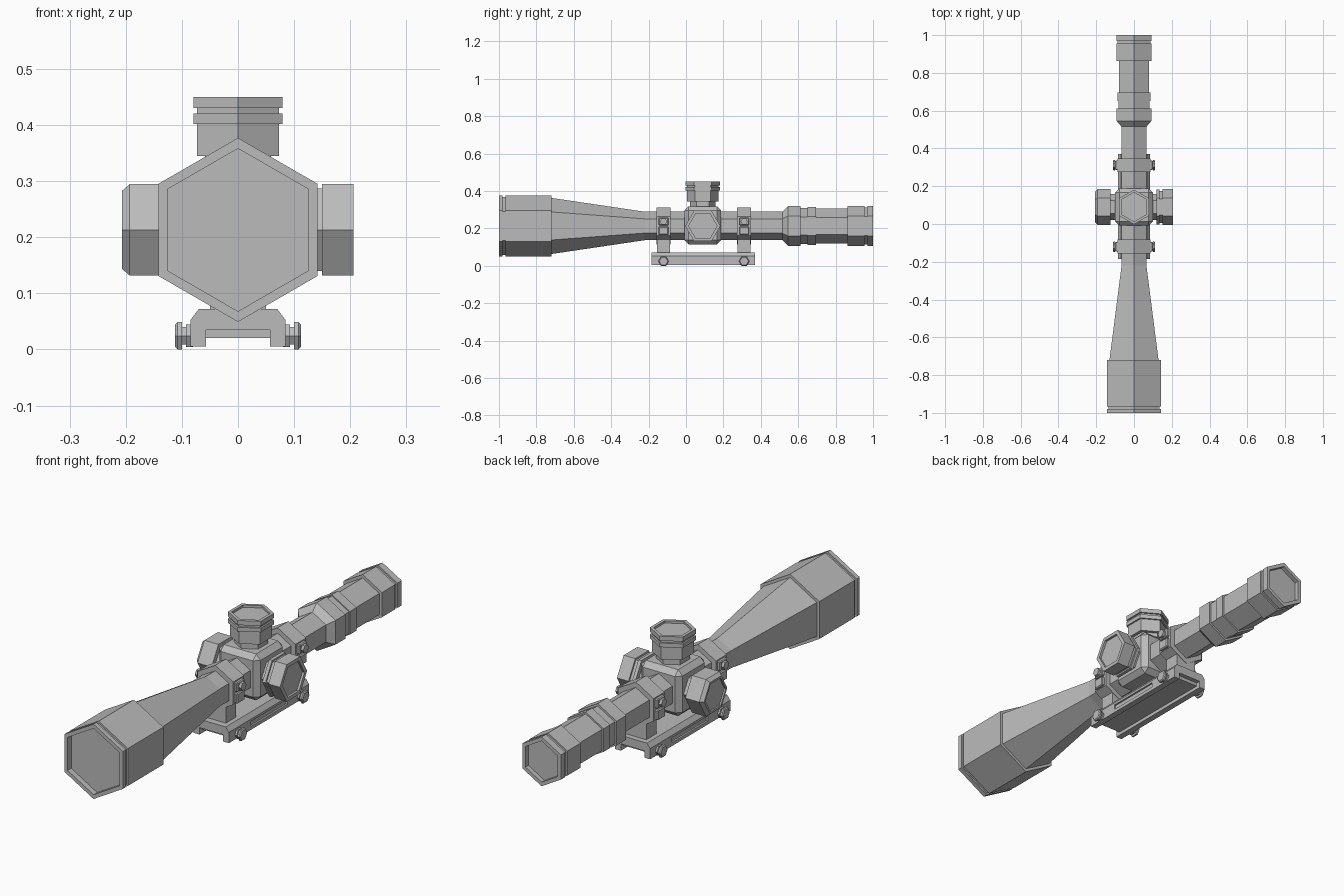
import bpy
import bmesh
from math import sin, cos, tau
from mathutils import Vector

cube = bpy.data.objects.get("Cube")
if cube:
    bpy.data.objects.remove(cube, do_unlink=True)

grey = bpy.data.materials.new("plain grey")
grey.use_nodes = True
colour = (0.5, 0.5, 0.5, 1)
grey.diffuse_color = colour
grey.node_tree.nodes["Principled BSDF"].inputs["Base Color"].default_value = colour

AXIS_Z = 0.213   # height of the optical axis
MID_Y = 0.09     # middle of the turret block


def finish(name, bm):
    bmesh.ops.recalc_face_normals(bm, faces=bm.faces)
    mesh = bpy.data.meshes.new(name)
    bm.to_mesh(mesh)
    bm.free()
    mesh.materials.append(grey)
    ob = bpy.data.objects.new(name, mesh)
    bpy.context.scene.collection.objects.link(ob)
    return ob


def hex_lathe(name, profile, axis, centre):
    """Six-sided solid from (distance along axis, corner radius) pairs."""
    bm = bmesh.new()
    rings = []
    for t, r in profile:
        ring = []
        for k in range(6):
            c, s = r * cos(tau * k / 6), r * sin(tau * k / 6)
            p = {"X": (t, c, s), "Y": (s, t, c), "Z": (s, c, t)}[axis]
            ring.append(bm.verts.new(Vector(p) + Vector(centre)))
        rings.append(ring)
    for a, b in zip(rings, rings[1:]):
        for k in range(6):
            n = (k + 1) % 6
            bm.faces.new((a[k], a[n], b[n], b[k]))
    bm.faces.new(rings[0])
    bm.faces.new(rings[-1])
    return finish(name, bm)


def box(name, low, high, bevel=0):
    bm = bmesh.new()
    bmesh.ops.create_cube(bm, size=1)
    low, high = Vector(low), Vector(high)
    for v in bm.verts:
        v.co = (low + high) / 2 + v.co * (high - low)
    if bevel:
        bmesh.ops.bevel(bm, geom=bm.edges[:], offset=bevel, segments=1, affect='EDGES')
    return finish(name, bm)


# Main tube with recessed lenses at both ends
hex_lathe("scope_tube", [
    (-0.975, 0.145), (-1, 0.145), (-1, 0.164), (-0.98, 0.164), (-0.98, 0.155),
    (-0.965, 0.155), (-0.965, 0.164), (-0.72, 0.164), (-0.72, 0.15),
    (-0.22, 0.076), (0.515, 0.076), (0.545, 0.106), (0.612, 0.106),
    (0.612, 0.096), (0.65, 0.096), (0.65, 0.101), (0.695, 0.101),
    (0.695, 0.093), (0.863, 0.093), (0.863, 0.108), (0.955, 0.108),
    (0.955, 0.1), (0.97, 0.1), (0.97, 0.108), (1, 0.108), (1, 0.09),
    (0.98, 0.09)], "Y", (0, 0, AXIS_Z))

# Turret block and its three adjusters
box("turret_block", (-0.1, MID_Y - 0.098, AXIS_Z - 0.098),
    (0.1, MID_Y + 0.098, AXIS_Z + 0.105), 0.022)
hex_lathe("top_adjuster", [
    (0.3, 0.068), (0.345, 0.068), (0.345, 0.084), (0.402, 0.084), (0.402, 0.092),
    (0.42, 0.092), (0.42, 0.084), (0.43, 0.084), (0.43, 0.092), (0.45, 0.092),
    (0.45, 0.077), (0.44, 0.077)], "Z", (0, MID_Y, 0))
hex_lathe("left_adjuster", [
    (0.09, 0.07), (0.12, 0.07), (0.12, 0.093), (0.135, 0.093), (0.135, 0.085),
    (0.15, 0.085), (0.15, 0.094), (0.206, 0.094), (0.206, 0.076),
    (0.196, 0.076)], "X", (0, MID_Y, AXIS_Z))
hex_lathe("right_adjuster", [
    (-0.09, 0.07), (-0.125, 0.07), (-0.125, 0.094), (-0.193, 0.094),
    (-0.207, 0.08), (-0.207, 0.07), (-0.2, 0.07)], "X", (0, MID_Y, AXIS_Z))

# Mounting rail: half section mirrored, with a channel underneath
half = [(0.057, 0.035), (0.057, 0.005), (0.085, 0.005), (0.085, 0.052), (0.07, 0.072)]
section = half + [(-x, z) for x, z in reversed(half)]
bm = bmesh.new()
face = bm.faces.new([bm.verts.new((x, MID_Y - 0.275, z)) for x, z in section])
new = bmesh.ops.extrude_face_region(bm, geom=[face])["geom"]
bmesh.ops.translate(bm, vec=(0, 0.555, 0),
                    verts=[g for g in new if isinstance(g, bmesh.types.BMVert)])
rail = finish("mounting_rail", bm)
box("rail_lug", (-0.058, MID_Y - 0.255, 0.02), (0.058, MID_Y + 0.26, 0.04))

# Long shallow slots in the rail sides
for side, x in (("left", 0.085), ("right", -0.085)):
    cutter = box(side + "_slot_cutter", (x - 0.008, -0.03, 0.02), (x + 0.008, 0.22, 0.042))
    cutter.hide_render = True
    cutter.hide_viewport = True
    cut = rail.modifiers.new(side + " slot", 'BOOLEAN')
    cut.operation = 'DIFFERENCE'
    cut.solver = 'EXACT'
    cut.object = cutter

# Clamp rings, posts, screws and cross bolts
for end, y in (("front", -0.12), ("rear", 0.311)):
    hex_lathe(end + "_clamp_ring", [(-0.037, 0.07), (-0.037, 0.1), (0.037, 0.1),
                                    (0.037, 0.07)], "Y", (0, y, AXIS_Z))
    box(end + "_post", (-0.05, y - 0.035, 0.06), (0.05, y + 0.035, 0.17))
    for side, s in (("left", 1), ("right", -1)):
        tag = end + "_" + side
        xs = sorted((s * 0.075, s * 0.1))
        for part, low, high in (("upper", 0.216, 0.258), ("lower", 0.165, 0.21)):
            box(tag + "_" + part + "_clamp_tab", (xs[0], y - 0.026, low),
                (xs[1], y + 0.026, high), 0.004)
        hex_lathe(tag + "_clamp_screw", [(s * 0.09, 0.019), (s * 0.112, 0.019)],
                  "X", (0, y, 0.236))
        hex_lathe(tag + "_cross_bolt", [
            (s * 0.08, 0.023), (s * 0.093, 0.023), (s * 0.093, 0.018),
            (s * 0.1, 0.018), (s * 0.1, 0.028), (s * 0.108, 0.028),
            (s * 0.112, 0.023)], "X", (0, y, 0.0243))
